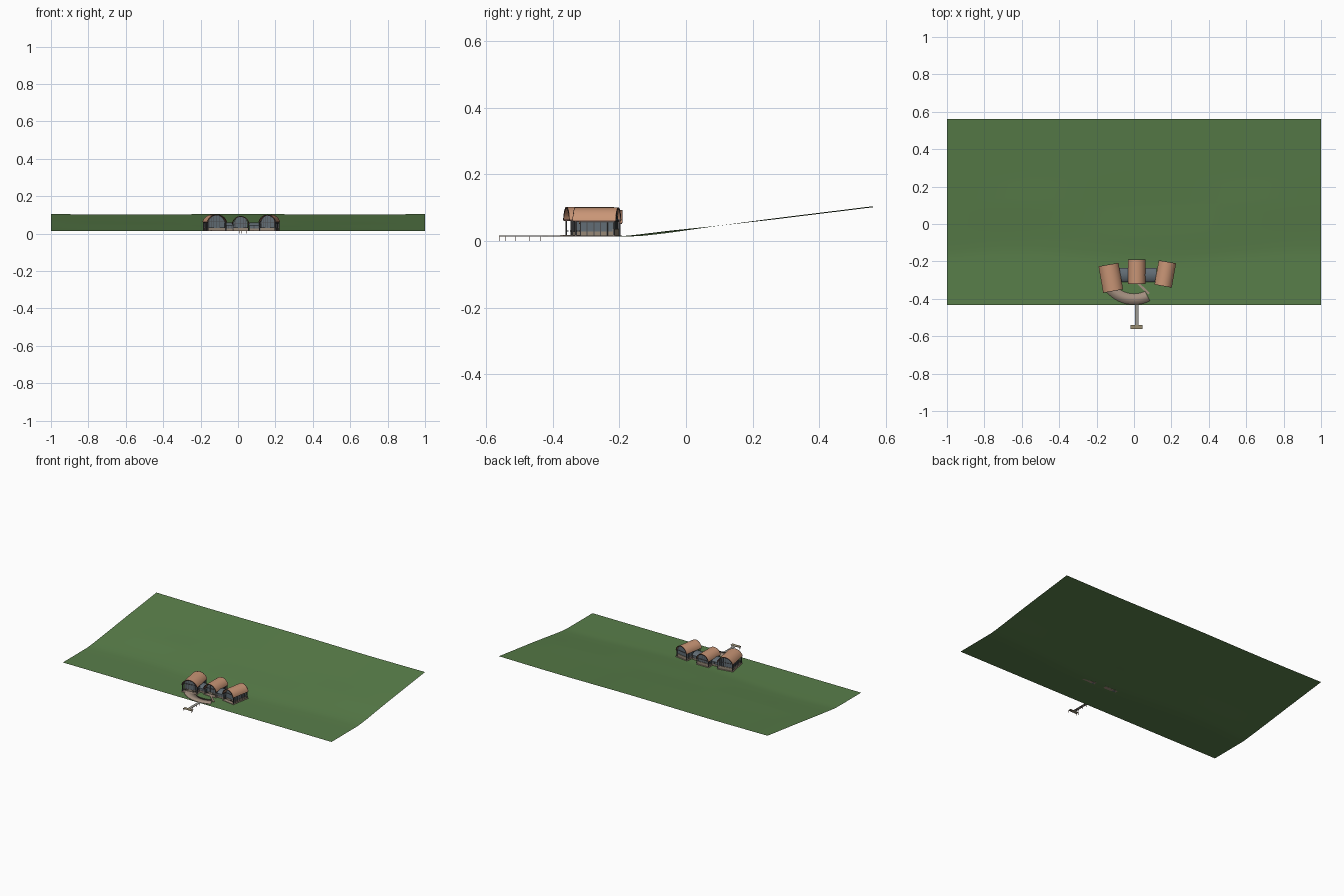
import bpy, bmesh, math
from mathutils import Matrix, Vector

cube = bpy.data.objects.get("Cube")
if cube:
    bpy.data.objects.remove(cube, do_unlink=True)


def material(name, r, g, b):
    m = bpy.data.materials.new(name)
    m.use_nodes = True
    m.diffuse_color = (r, g, b, 1)
    m.node_tree.nodes["Principled BSDF"].inputs["Base Color"].default_value = (r, g, b, 1)
    return m


GRASS = material("grass green", 0.10, 0.21, 0.068)
ROOF = material("terracotta roof", 0.58, 0.30, 0.18)
TRIM = material("dark brown trim", 0.11, 0.06, 0.045)
WALL = material("tan wall", 0.30, 0.24, 0.18)
GLASS = material("grey glass", 0.12, 0.15, 0.175)
FRAME = material("charcoal frame", 0.075, 0.075, 0.08)
DECK = material("weathered deck", 0.36, 0.27, 0.21)
DOCK = material("dock timber", 0.32, 0.27, 0.17)
PATH = material("pale grey boards", 0.34, 0.33, 0.30)
GROUND = 0.014


def finish(bm, name, mat, place=Matrix(), smooth=0):
    """Turn a bmesh into an object, smoothing edges below the given angle."""
    bmesh.ops.recalc_face_normals(bm, faces=bm.faces)
    bm.transform(place)
    mesh = bpy.data.meshes.new(name)
    bm.to_mesh(mesh)
    bm.free()
    mesh.materials.append(mat)
    ob = bpy.data.objects.new(name, mesh)
    bpy.context.collection.objects.link(ob)
    if smooth:
        bpy.ops.object.select_all(action='DESELECT')
        ob.select_set(True)
        bpy.context.view_layer.objects.active = ob
        bpy.ops.object.shade_smooth_by_angle(angle=math.radians(smooth))
    return ob


def boxes(name, spans, mat, place=Matrix()):
    """One object holding boxes given as (x range, y range, z range)."""
    bm = bmesh.new()
    for span in spans:
        size = [b - a for a, b in span]
        mid = [(a + b) / 2 for a, b in span]
        bmesh.ops.create_cube(bm, size=1, matrix=Matrix.Translation(mid) @ Matrix.Diagonal((*size, 1)))
    return finish(bm, name, mat, place)


def arc(half, eave, top, steps=16):
    """Points of a circular arch from -half to +half."""
    rise = top - eave
    radius = (half * half + rise * rise) / (2 * rise)
    swing = math.asin(min(1, half / radius))
    angles = [swing * (2 * i / steps - 1) for i in range(steps + 1)]
    return [(radius * math.sin(a), top - radius + radius * math.cos(a)) for a in angles]


def vault(name, half, eave, top, thick, y0, y1, mat, place):
    """Curved shell running along y."""
    outer = arc(half, eave, top)
    inner = arc(half - thick, eave, top - thick)
    bm = bmesh.new()
    o, i = [[bm.verts.new((x, y, z)) for y in (y0, y1) for x, z in line] for line in (outer, inner)]
    n = len(outer)
    for k in range(n - 1):
        for a in (o, i):
            bm.faces.new((a[k], a[k + 1], a[n + k + 1], a[n + k]))
        for s in (0, n):
            bm.faces.new((o[s + k], o[s + k + 1], i[s + k + 1], i[s + k]))
    for k in (0, n - 1):
        bm.faces.new((o[k], o[n + k], i[n + k], i[k]))
    return finish(bm, name, mat, place, 35)


def arched_block(name, half, base, eave, top, y0, y1, mat, place):
    """Solid block with an arched top, running along y."""
    pts = [(-half, base)] + arc(half, eave, top) + [(half, base)]
    bm = bmesh.new()
    face = bm.faces.new([bm.verts.new((x, y0, z)) for x, z in pts])
    ext = bmesh.ops.extrude_face_region(bm, geom=[face])["geom"]
    moved = [v for v in ext if isinstance(v, bmesh.types.BMVert)]
    bmesh.ops.translate(bm, verts=moved, vec=(0, y1 - y0, 0))
    return finish(bm, name, mat, place)


def pavilion(side, x, y, turn, width, depth, top):
    place = Matrix.Translation((x, y, 0)) @ Matrix.Rotation(math.radians(turn), 4, 'Z')
    h, d = width / 2, depth / 2
    eave = top - 0.038
    wall, front, back = h - 0.007, -d + 0.022, d - 0.006
    vault(side + "_roof", h, eave, top, 0.004, -d, d, ROOF, place)
    for end, y0 in (("front", -d - 0.001), ("back", d - 0.001)):
        vault(f"{side}_{end}_roof_rim", h, eave - 0.001, top + 0.0005, 0.005, y0, y0 + 0.002, TRIM, place)
    # Floor, low solid walls, higher back wall and arched glazing
    boxes(side + "_floor", [((-h, h), (-d, d), (GROUND, GROUND + 0.003))], DECK, place)
    boxes(side + "_low_walls", [((-wall, wall), (front, back), (GROUND, GROUND + 0.015)),
                                ((-wall, wall), (back - 0.004, back + 0.001), (GROUND, GROUND + 0.022))], WALL, place)
    arched_block(side + "_glazing", wall - 0.002, GROUND, eave, top - 0.004,
                 front + 0.002, back - 0.002, GLASS, place)
    # Gable mullions following the arch, side posts and lintels
    bars = []
    crown = arc(wall - 0.002, eave, top - 0.004, 8)
    for px, pz in crown[1:-1]:
        for py in (front + 0.001, back - 0.0025):
            bars.append(((px - 0.0008, px + 0.0008), (py, py + 0.0015), (GROUND + 0.015, pz)))
    for s in (-1, 1):
        for k in range(6):
            py = front + (back - front) * k / 5
            bars.append(((s * wall - 0.0015, s * wall + 0.0015), (py - 0.0015, py + 0.0015), (GROUND, eave + 0.004)))
        bars.append(((s * wall - 0.002, s * wall + 0.002), (front, back), (eave - 0.007, eave)))
    for py in (front, back):
        bars.append(((-wall, wall), (py - 0.0015, py + 0.0015), (eave - 0.003, eave)))
    boxes(side + "_window_frames", bars, FRAME, place)
    # Eave beams, porch posts and porch rails
    beams = [(tuple(sorted((s * (h - 0.007), s * (h - 0.002)))), (-d, d), (eave - 0.004, eave + 0.002)) for s in (-1, 1)]
    boxes(side + "_eave_beams", beams, TRIM, place)
    posts = [((s * (h - 0.005) - 0.002, s * (h - 0.005) + 0.002), (py - 0.002, py + 0.002), (GROUND, eave))
             for s in (-1, 1) for py in (-d + 0.008, d - 0.006)]
    posts += [((s * h * 0.6 - h * 0.3, s * h * 0.6 + h * 0.3), (-d + 0.007, -d + 0.009), (GROUND + 0.015, GROUND + 0.018))
              for s in (-1, 1)]
    boxes(side + "_porch_posts", posts, FRAME, place)


def ground_height(x, y):
    run = y + 0.165 + 0.025 * math.sin(4 * x + 1) * max(0, min(1, (0.1 - y) / 0.15))
    ramp = 0.5 * (run + math.sqrt(run * run + 0.0005)) if y > -0.34 else 0
    swell = max(0, min(1, (y - 0.1) / 0.15)) * 0.0015 * math.cos(5.5 * x)
    return GROUND - 0.0005 + 0.123 * ramp + swell


# Hillside: flat shore rising to the back
bm = bmesh.new()
bmesh.ops.create_grid(bm, x_segments=48, y_segments=40, size=1)
for v in bm.verts:
    v.co.y = 0.0635 + 0.4975 * v.co.y
    v.co.z = ground_height(v.co.x, v.co.y)
hill = finish(bm, "hillside", GRASS, smooth=35)
if hill.data.polygons[0].normal.z < 0:
    hill.data.flip_normals()

# Three vaulted pavilions turned toward the shore
pavilion("right", -0.124, -0.288, 10, 0.108, 0.142, 0.102)
pavilion("middle", 0.014, -0.256, 0, 0.094, 0.128, 0.093)
pavilion("left", 0.167, -0.267, -10, 0.094, 0.130, 0.100)

# Low glazed links between the pavilions
for side, x in (("right", -0.052), ("left", 0.090)):
    place = Matrix.Translation((x, -0.272, 0)) @ Matrix.Rotation(math.pi / 2, 4, 'Z')
    vault(side + "_link_roof", 0.038, 0.044, 0.058, 0.003, -0.03, 0.03, GLASS, place)
    arched_block(side + "_link_room", 0.034, GROUND, 0.044, 0.055, -0.029, 0.029, GLASS, place)
    boxes(side + "_link_wall", [((-0.035, 0.035), (-0.028, 0.028), (GROUND, GROUND + 0.012))], WALL, place)
    boxes(side + "_link_frames", [((s * 0.034 - 0.001, s * 0.034 + 0.001), (k * 0.009 - 0.001, k * 0.009 + 0.001),
                                   (GROUND, 0.046)) for s in (-1, 1) for k in range(-2, 3)], FRAME, place)

# Crescent deck around the front, with softly rounded edges
bm = bmesh.new()
steps = 28
rows = []
for k in range(steps + 1):
    a = math.radians(-143 + 79 * k / steps)
    rows.append([bm.verts.new((r * math.cos(a), -0.237 + r * math.sin(a), z))
                 for r, z in ((0.136, 0.014), (0.194, 0.014), (0.194, 0.017), (0.136, 0.017))])
for p, q in zip(rows, rows[1:]):
    for j in range(4):
        bm.faces.new((p[j], p[(j + 1) % 4], q[(j + 1) % 4], q[j]))
bm.faces.new(rows[0])
bm.faces.new(rows[-1])
finish(bm, "crescent_deck", DECK, smooth=120)

# Slanting path from the middle pavilion to the deck
start, end = Vector((0.022, -0.318, 0)), Vector((0.08, -0.372, 0))
way = end - start
place = Matrix.Translation((start + end) / 2) @ Matrix.Rotation(math.atan2(way.y, way.x), 4, 'Z')
boxes("deck_path", [((-way.length / 2, way.length / 2), (-0.006, 0.006), (0.014, 0.0175))], DECK, place)

# Jetty with a cross head, standing on thin piles
boxes("jetty_walk", [((0.005, 0.023), (-0.539, -0.425), (0.0135, 0.016))], PATH)
boxes("jetty_head", [((-0.018, 0.046), (-0.561, -0.539), (0.0135, 0.016))], DOCK)
piles = [(x, y) for x in (0.007, 0.021) for y in (-0.437, -0.47, -0.51)]
piles += [(x, y) for x in (-0.016, 0.044) for y in (-0.558, -0.542)]
boxes("jetty_piles", [((x - 0.001, x + 0.001), (y - 0.001, y + 0.001), (0, 0.0135)) for x, y in piles], TRIM)
